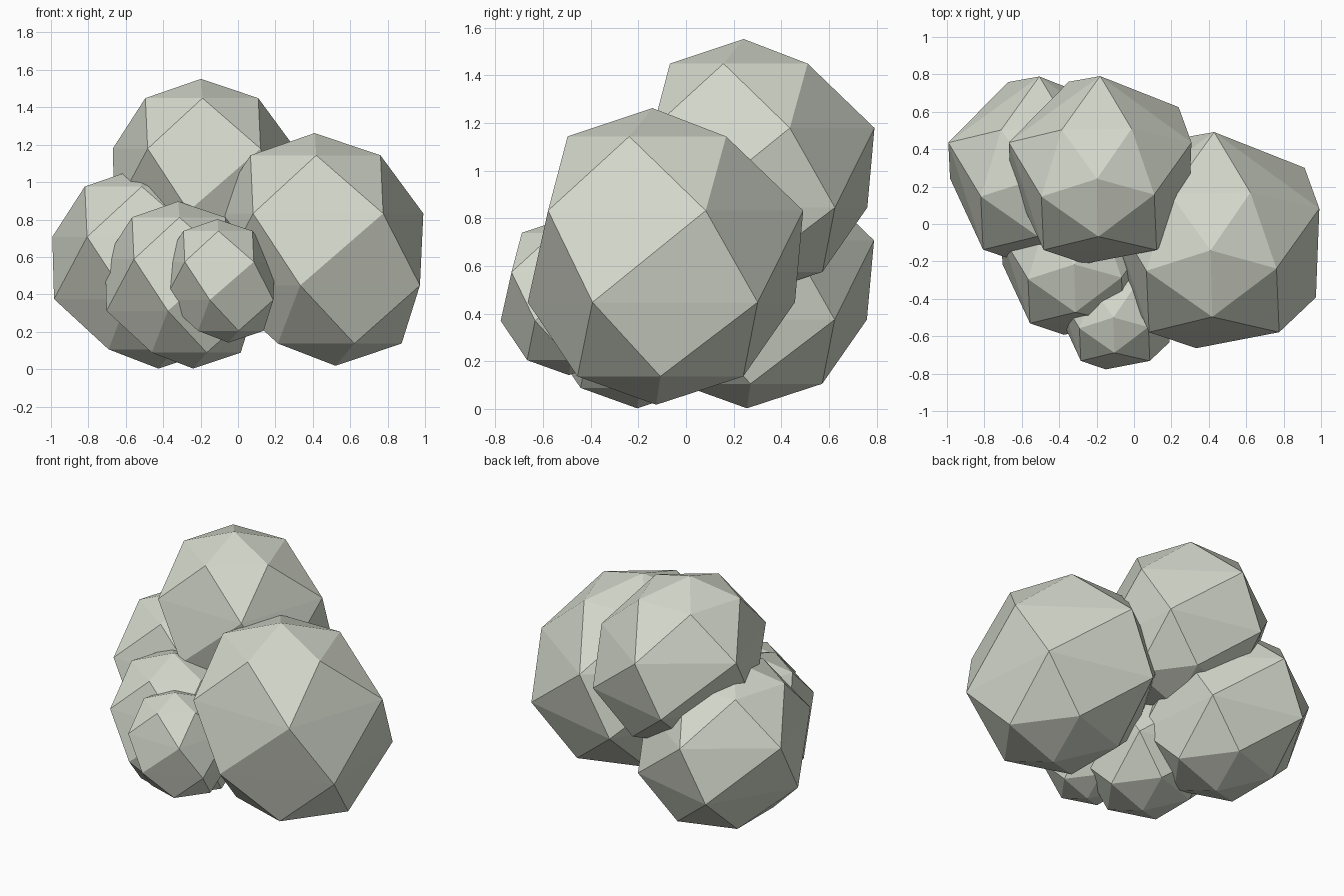
import bpy, bmesh
from math import cos, sin, radians

if "Cube" in bpy.data.objects:
    bpy.data.objects.remove(bpy.data.objects["Cube"])

stone = bpy.data.materials.new("pale grey green")
stone.diffuse_color = (0.66, 0.69, 0.60, 1)
stone.use_nodes = True
stone.node_tree.nodes["Principled BSDF"].inputs["Base Color"].default_value = stone.diffuse_color

# Five-sided rings of a faceted ball: polar angle, phase, axis offset x, y
RINGS = [(36, -89, -.056, -.05), (72, -126, -.03, 0),
         (108, -103, .03, .02), (144, 0, .10, -.012)]


def ball(name, centre, r):
    """Faceted, slightly skewed ball wrapped around its rings and two poles."""
    pts = [(-.06, -.065, 1), (.12, -.04, -1)]
    for polar, phase, ox, oy in RINGS:
        p = radians(polar)
        for i in range(5):
            a = radians(phase + 72 * i)
            pts.append((ox + sin(p) * cos(a), oy + sin(p) * sin(a), cos(p)))
    bm = bmesh.new()
    for p in pts:
        bm.verts.new([c + r * v for c, v in zip(centre, p)])
    bmesh.ops.convex_hull(bm, input=bm.verts[:])
    bmesh.ops.recalc_face_normals(bm, faces=bm.faces[:])
    me = bpy.data.meshes.new(name)
    bm.to_mesh(me)
    bm.free()
    me.materials.append(stone)
    ob = bpy.data.objects.new(name, me)
    bpy.context.collection.objects.link(ob)


# The cluster
ball("large_right_lump", (.447, -.10, .64), .622)
ball("top_lump", (-.165, .277, 1.012), .54)
ball("left_lump", (-.49, .277, .541), .538)
ball("front_lump", (-.293, -.187, .45), .447)
ball("small_front_lump", (-.09, -.478, .472), .33)
